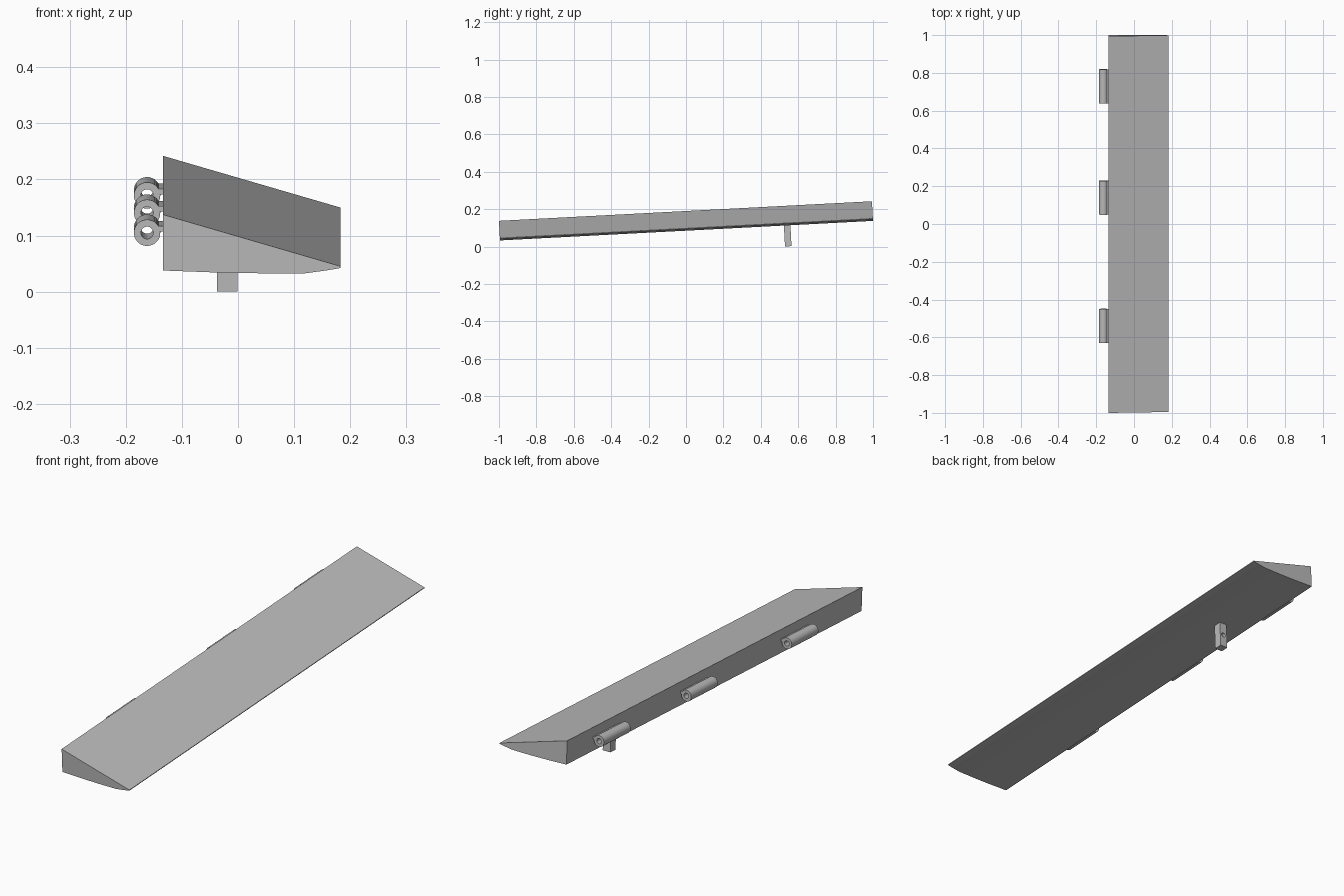
import bpy
from math import cos, sin, pi, radians
from mathutils import Matrix

cube = bpy.data.objects.get("Cube")
if cube:
    bpy.data.objects.remove(cube, do_unlink=True)

grey = bpy.data.materials.new("plain grey")
grey.use_nodes = True
colour = (0.5, 0.5, 0.5, 1)
grey.diffuse_color = colour
grey.node_tree.nodes["Principled BSDF"].inputs["Base Color"].default_value = colour

# The whole panel is tilted, rising towards the back
TILT = Matrix.Translation((0, 0.007, 0)) @ Matrix.Rotation(radians(3), 4, 'X')


def circle(x, z, radius, sides=32):
    return [(x + radius * cos(2 * pi * i / sides), z + radius * sin(2 * pi * i / sides))
            for i in range(sides)]


def box(x0, x1, z0, z1):
    return [(x0, z0), (x1, z0), (x1, z1), (x0, z1)]


def extrude(name, outlines, y, length):
    """Extrude x-z outlines along y; an outline inside another becomes a hole."""
    curve = bpy.data.curves.new(name, 'CURVE')
    curve.dimensions = '2D'
    curve.fill_mode = 'BOTH'
    curve.extrude = length / 2
    for outline in outlines:
        spline = curve.splines.new('POLY')
        spline.points.add(len(outline) - 1)
        for point, (x, z) in zip(spline.points, outline):
            point.co = (x, z, 0, 1)
        spline.use_cyclic_u = True
    helper = bpy.data.objects.new(name + "_outline", curve)
    bpy.context.collection.objects.link(helper)
    depsgraph = bpy.context.evaluated_depsgraph_get()
    mesh = bpy.data.meshes.new_from_object(helper.evaluated_get(depsgraph))
    bpy.data.objects.remove(helper, do_unlink=True)
    bpy.data.curves.remove(curve)
    mesh.transform(TILT @ Matrix.Translation((0, y, 0)) @ Matrix.Rotation(pi / 2, 4, 'X'))
    mesh.materials.clear()
    mesh.materials.append(grey)
    obj = bpy.data.objects.new(name, mesh)
    bpy.context.collection.objects.link(obj)
    bpy.ops.object.select_all(action='DESELECT')
    obj.select_set(True)
    bpy.context.view_layer.objects.active = obj
    # Weld the caps to the walls and face everything outwards
    bpy.ops.object.mode_set(mode='EDIT')
    bpy.ops.mesh.select_all(action='SELECT')
    bpy.ops.mesh.remove_doubles(threshold=0.00001)
    bpy.ops.mesh.normals_make_consistent(inside=False)
    bpy.ops.object.mode_set(mode='OBJECT')
    bpy.ops.object.shade_smooth_by_angle(angle=radians(30))
    return obj


# Wedge panel: flat sloping top, gently bellied underside
extrude("wedge_panel", [[(-0.134, 0.190), (-0.134, 0.090), (-0.04, 0.0865), (0.04, 0.085),
                         (0.12, 0.085), (0.16, 0.0905), (0.183, 0.0945), (0.183, 0.0975)]],
        0, 1.997)

# Hinge knuckles along the thick edge, each joined by a thin web
for name, y in (("front", -0.54), ("middle", 0.14), ("rear", 0.73)):
    extrude(name + "_hinge_knuckle",
            [circle(-0.162, 0.138, 0.0235), circle(-0.162, 0.138, 0.011)], y, 0.18)
    extrude(name + "_hinge_web", [box(-0.143, -0.133, 0.140, 0.150)], y, 0.18)

# Lug under the panel with a pin hole
extrude("control_lug", [box(-0.037, -0.001, -0.027, 0.089), circle(-0.019, 0.03, 0.01)],
        0.539, 0.035)
